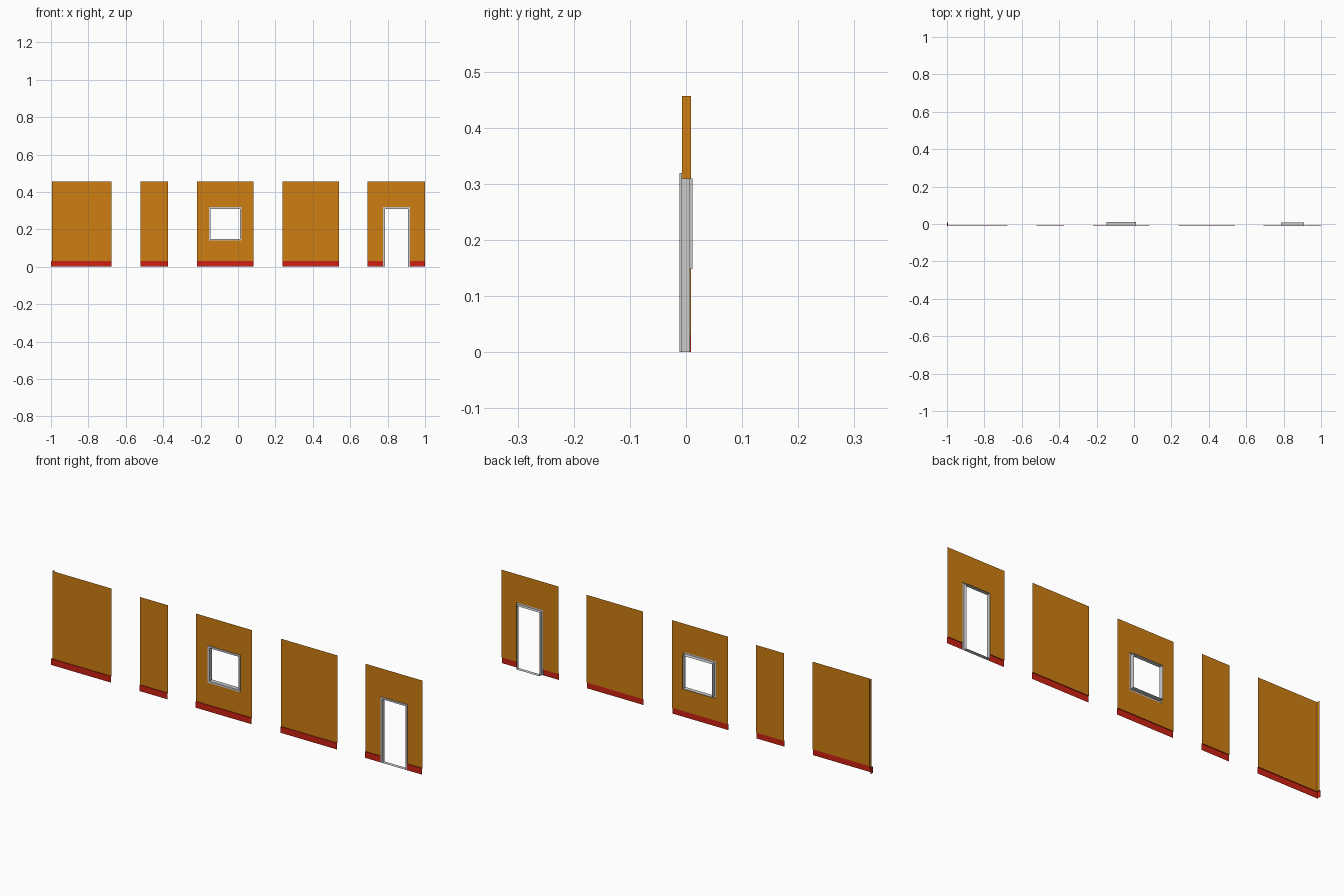
import bpy, bmesh

if "Cube" in bpy.data.objects:
    bpy.data.objects.remove(bpy.data.objects["Cube"])

H, BASE = 0.457, 0.03           # wall height, skirting height
YF, YW, YR = -0.0113, -0.0075, 0.0085   # trim front, wall plane, corner return end


def material(name, rgb):
    m = bpy.data.materials.new(name)
    m.diffuse_color = (*rgb, 1)
    m.use_nodes = True
    m.node_tree.nodes["Principled BSDF"].inputs["Base Color"].default_value = m.diffuse_color
    return m


ORANGE = material("orange_wall", (0.62, 0.21, 0.006))
RED = material("red_skirting", (0.62, 0.016, 0.006))


def make_sheet(name, quads, mat=None):
    bm = bmesh.new()
    for q in quads:
        bm.faces.new([bm.verts.new(p) for p in q])
    bmesh.ops.remove_doubles(bm, verts=bm.verts, dist=1e-5)
    me = bpy.data.meshes.new(name)
    bm.to_mesh(me)
    bm.free()
    ob = bpy.data.objects.new(name, me)
    bpy.context.collection.objects.link(ob)
    if mat:
        me.materials.append(mat)
    return ob


def upright(x0, x1, z0, z1, y=YW):
    return [(x0, y, z0), (x1, y, z0), (x1, y, z1), (x0, y, z1)]


def skirting(x0, x1):
    # front face and top ledge
    return [upright(x0, x1, 0, BASE, YF),
            [(x0, YF, BASE), (x1, YF, BASE), (x1, YW, BASE), (x0, YW, BASE)]]


def loop(x0, x1, z0, z1, y):
    return [(x0, y, z0), (x1, y, z0), (x1, y, z1), (x0, y, z1)]


def frame(name, outer, inner, back):
    # trim side, trim face, then deep reveal
    rings = [loop(*outer, YW), loop(*outer, YF), loop(*inner, YF), loop(*inner, back)]
    quads = []
    for a, b in zip(rings, rings[1:]):
        for i in range(4):
            j = (i + 1) % 4
            q = [a[i], a[j], b[j], b[i]]
            if len(set(q)) == 4:
                quads.append(q)
    make_sheet(name, quads)


# plain panels
for name, x0, x1 in (("narrow_wall", -0.522, -0.373), ("plain_wall", 0.237, 0.541)):
    make_sheet(name, [upright(x0, x1, BASE, H)], ORANGE)
    make_sheet(name + "_skirting", skirting(x0, x1), RED)

# corner panel with a short return at its left end
XC = -0.995
make_sheet("corner_wall", [
    upright(XC, -0.677, BASE, H),
    [(XC, YR, BASE), (XC, YW, BASE), (XC, YW, H), (XC, YR, H)]], ORANGE)
make_sheet("corner_wall_skirting", [
    upright(-1, -0.677, 0, BASE, YF),
    [(-1, YF, BASE), (-0.677, YF, BASE), (-0.677, YW, BASE), (XC, YW, BASE)],
    [(-1, YR, 0), (-1, YF, 0), (-1, YF, BASE), (-1, YR, BASE)],
    [(-1, YR, BASE), (-1, YF, BASE), (XC, YW, BASE), (XC, YR, BASE)]], RED)

# window panel
x0, x1 = -0.22, 0.082
wx0, wx1, wz0, wz1 = win = (-0.156, 0.019, 0.139, 0.319)
make_sheet("window_wall", [
    upright(x0, wx0, BASE, wz0), upright(wx0, wx1, BASE, wz0), upright(wx1, x1, BASE, wz0),
    upright(x0, wx0, wz0, wz1), upright(wx1, x1, wz0, wz1),
    upright(x0, wx0, wz1, H), upright(wx0, wx1, wz1, H), upright(wx1, x1, wz1, H)], ORANGE)
make_sheet("window_wall_skirting", skirting(x0, x1), RED)
frame("window_frame", win, (wx0 + 0.009, wx1 - 0.009, wz0 + 0.009, wz1 - 0.009), 0.0113)

# door panel
x0, x1 = 0.693, 1.0
dx0, dx1, dz0, dz1 = door = (0.776, 0.919, 0, 0.319)
make_sheet("door_wall", [
    upright(x0, dx0, BASE, dz1), upright(dx1, x1, BASE, dz1),
    upright(x0, dx0, dz1, H), upright(dx0, dx1, dz1, H), upright(dx1, x1, dz1, H)], ORANGE)
make_sheet("door_wall_skirting", skirting(x0, dx0) + skirting(dx1, x1), RED)
# the door frame keeps a flat threshold at floor level
ix0, ix1, iz1 = dx0 + 0.009, dx1 - 0.009, dz1 - 0.009
yb = 0.0068
trim = []
for a, b in ((dx0, ix0), (dx1, ix1)):
    trim += [[(a, YW, 0), (a, YF, 0), (a, YF, dz1), (a, YW, dz1)],
             [(a, YF, 0), (b, YF, 0), (b, YF, iz1), (a, YF, dz1)],
             [(b, YF, 0), (b, yb, 0), (b, yb, iz1), (b, YF, iz1)]]
trim += [[(dx0, YW, dz1), (dx1, YW, dz1), (dx1, YF, dz1), (dx0, YF, dz1)],
         [(dx0, YF, dz1), (dx1, YF, dz1), (ix1, YF, iz1), (ix0, YF, iz1)],
         [(ix0, YF, iz1), (ix1, YF, iz1), (ix1, yb, iz1), (ix0, yb, iz1)],
         [(ix0, YF, 0), (ix1, YF, 0), (ix1, yb, 0), (ix0, yb, 0)]]
make_sheet("door_frame", trim)
